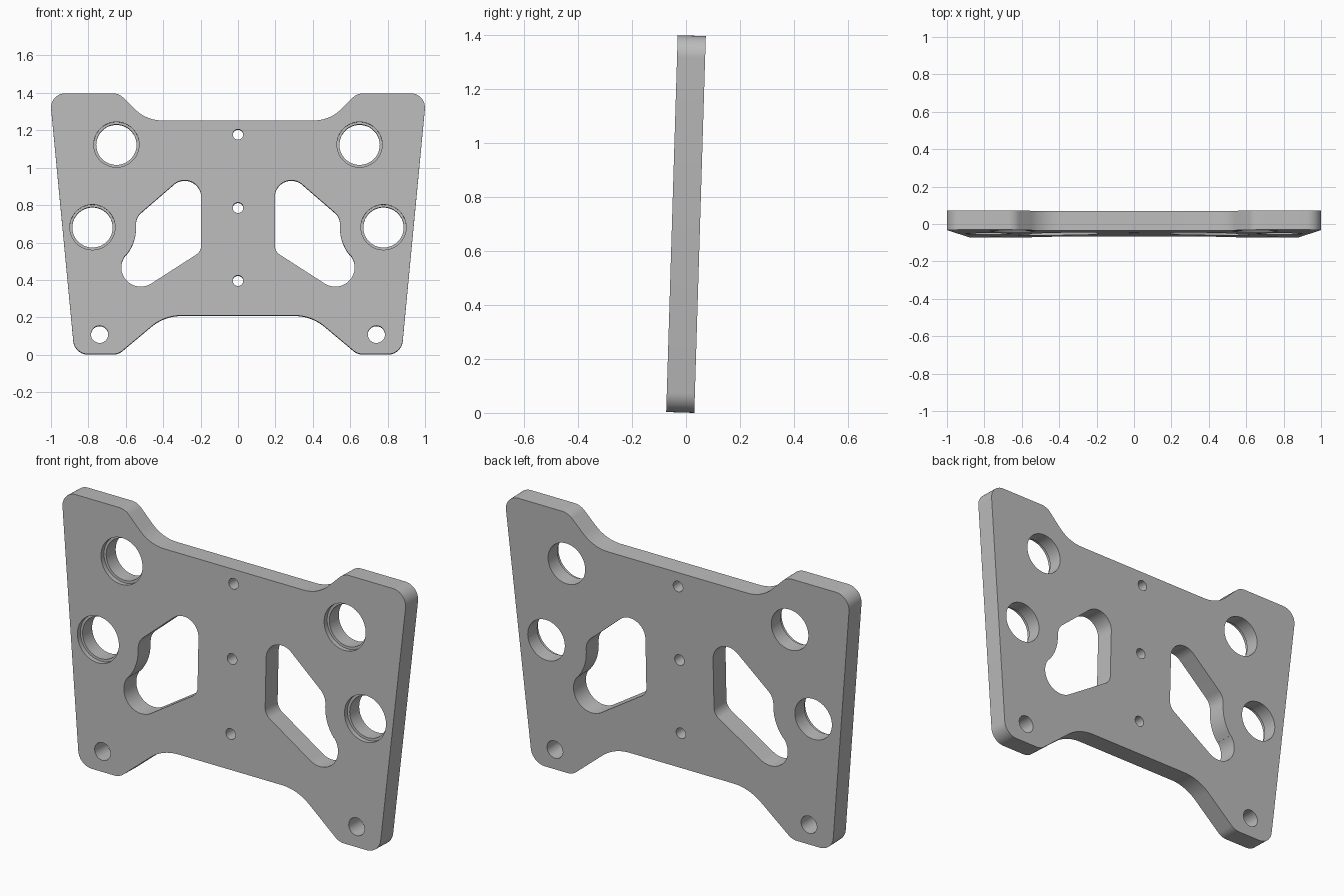
import bpy, bmesh, math
from mathutils import Vector, Matrix

if "Cube" in bpy.data.objects:
    bpy.data.objects.remove(bpy.data.objects["Cube"])

THICK = 0.104
TILT = math.radians(1.75)
RECESS = 0.025

grey = bpy.data.materials.new("plain grey")
grey.use_nodes = True
colour = (0.5, 0.5, 0.5, 1)
grey.diffuse_color = colour
grey.node_tree.nodes["Principled BSDF"].inputs["Base Color"].default_value = colour


def arc(cx, cz, r, start, end):
    """Points along an arc, angles in degrees."""
    n = max(4, math.ceil(abs(end - start) / 6))
    angles = [math.radians(start + (end - start) * i / n) for i in range(n + 1)]
    return [(cx + r * math.cos(a), cz + r * math.sin(a)) for a in angles]


def circle(cx, cz, r):
    return arc(cx, cz, r, 0, 360)[:-1]


def fillet(prev, corner, nxt, r, steps=10):
    """Round one corner of a polygon."""
    p = Vector(corner)
    u, v = (Vector(prev) - p).normalized(), (Vector(nxt) - p).normalized()
    half = u.angle(v) / 2
    centre = p + (u + v).normalized() * (r / math.sin(half))
    a = p + u * (r / math.tan(half)) - centre
    b = p + v * (r / math.tan(half)) - centre
    sweep = a.angle_signed(b)
    return [tuple(centre + Matrix.Rotation(-sweep * i / steps, 2) @ a) for i in range(steps + 1)]


def mirrored(points):
    return [(-x, z) for x, z in points]


def prisms(name, loops, y0, y1):
    """One object holding a straight prism for each outline."""
    bm = bmesh.new()
    for loop in loops:
        face = bm.faces.new([bm.verts.new((x, y0, z)) for x, z in loop])
        out = bmesh.ops.extrude_face_region(bm, geom=[face])
        moved = [g for g in out["geom"] if isinstance(g, bmesh.types.BMVert)]
        bmesh.ops.translate(bm, vec=(0, y1 - y0, 0), verts=moved)
    bmesh.ops.recalc_face_normals(bm, faces=bm.faces)
    mesh = bpy.data.meshes.new(name)
    bm.to_mesh(mesh)
    bm.free()
    mesh.materials.append(grey)
    obj = bpy.data.objects.new(name, mesh)
    bpy.context.collection.objects.link(obj)
    return obj


# Plate outline: right half as corners with radii, then mirrored
half = [(0.393, 0.21, 0.25), (0.64, 0.003, 0.08), (0.874, 0.003, 0.08),
        (1.007, 1.398, 0.075), (0.637, 1.398, 0.08), (0.49, 1.253, 0.205)]
corners = half + [(-x, z, r) for x, z, r in reversed(half)]
outline = []
for i, (x, z, r) in enumerate(corners):
    before, after = corners[i - 1], corners[(i + 1) % len(corners)]
    outline += fillet(before[:2], (x, z), after[:2], r)
plate = prisms("mounting_plate", [outline], -THICK / 2, THICK / 2)

# Large lobed window
window = (arc(0.285, 0.845, 0.088, 180, 49)
          + arc(0.465, 0.70, 0.08, 49, 0)
          + arc(0.775, 0.68, 0.23, 180, 219.7)
          + arc(0.52, 0.468, 0.104, 39.7, -122.8)
          + arc(0.257, 0.585, 0.06, -122.8, -180))

# Through holes on each side and down the middle
bores = [(0.65, 1.124), (0.778, 0.682)]
side = [window, circle(0.74, 0.109, 0.046)] + [circle(x, z, 0.108) for x, z in bores]
middle = [circle(0, z, 0.028) for z in (0.396, 0.786, 1.178)]
holes = prisms("hole_cutter", side + [mirrored(l) for l in side] + middle, -0.2, 0.2)

# Shallow front recess around each large bore
rims = [circle(s * x, z, 0.121) for x, z in bores for s in (1, -1)]
recess = prisms("recess_cutter", rims, -0.2, -THICK / 2 + RECESS)

bpy.ops.object.select_all(action="DESELECT")
bpy.context.view_layer.objects.active = plate
plate.select_set(True)
for cutter in (holes, recess):
    mod = plate.modifiers.new(cutter.name, "BOOLEAN")
    mod.operation = "DIFFERENCE"
    mod.solver = "EXACT"
    mod.object = cutter
    bpy.ops.object.modifier_apply(modifier=mod.name)
    bpy.data.objects.remove(cutter)

# Lean the plate slightly backwards and stand it on the ground
plate.data.transform(Matrix.Translation((0, 0, 0.7)) @ Matrix.Rotation(-TILT, 4, "X")
                     @ Matrix.Translation((0, 0, -0.7)))
low = min(v.co.z for v in plate.data.vertices)
plate.data.transform(Matrix.Translation((0, 0, -low)))
bpy.ops.object.shade_smooth_by_angle(angle=math.radians(30))
